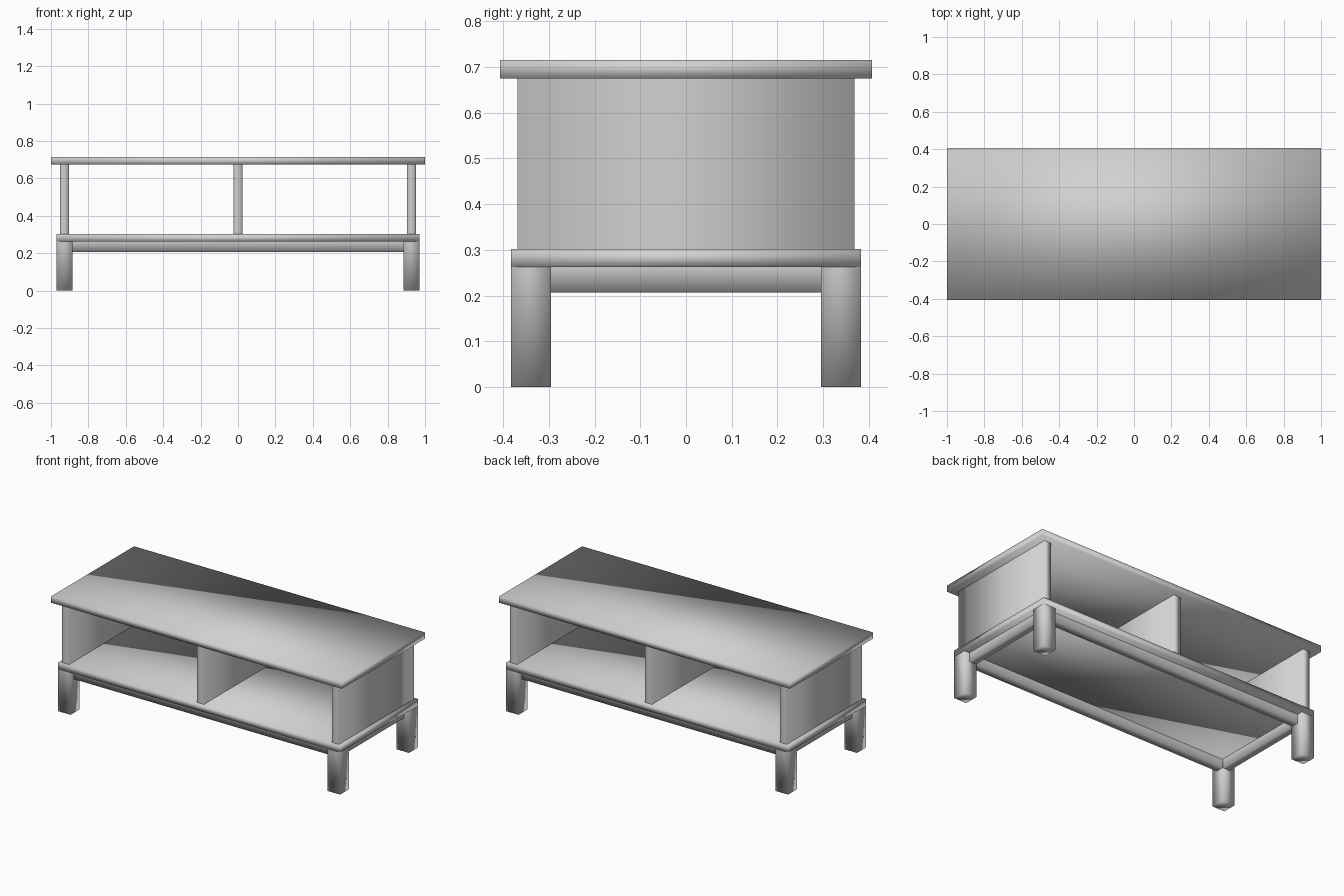
import bpy
import bmesh
from mathutils import Vector

default = bpy.data.objects.get("Cube")
if default:
    bpy.data.objects.remove(default, do_unlink=True)

# Single light grey finish
grey = bpy.data.materials.new("light_grey")
grey.use_nodes = True
colour = (0.64, 0.64, 0.64, 1)
grey.diffuse_color = colour
grey.node_tree.nodes["Principled BSDF"].inputs["Base Color"].default_value = colour


def board(name, low, high, open_sides=()):
    """Soft-shaded box between two corners; hidden joint faces are left open."""
    low, high = Vector(low), Vector(high)
    centre, size = (low + high) / 2, high - low
    bm = bmesh.new()
    bmesh.ops.create_cube(bm, size=1)
    hidden = [f for f in bm.faces
              if any(f.normal.dot(Vector(s)) > 0.9 for s in open_sides)]
    bmesh.ops.delete(bm, geom=hidden, context='FACES_ONLY')
    for v in bm.verts:
        v.co = v.co * size + centre
    for f in bm.faces:
        f.smooth = True
    mesh = bpy.data.meshes.new(name)
    bm.to_mesh(mesh)
    bm.free()
    mesh.materials.append(grey)
    obj = bpy.data.objects.new(name, mesh)
    bpy.context.collection.objects.link(obj)
    return obj


UP, DOWN = (0, 0, 1), (0, 0, -1)
ENDS_X = [(1, 0, 0), (-1, 0, 0)]
ENDS_Y = [(0, 1, 0), (0, -1, 0)]

# Heights of the stacked parts
rail_z, shelf_z, panel_z, top_z, height = 0.207, 0.262, 0.302, 0.675, 0.715

# Table top and lower shelf
board("table_top", (-1, -0.407, top_z), (1, 0.407, height))
board("shelf", (-0.97, -0.383, shelf_z), (0.97, 0.383, panel_z))

# Upright panels
for name, x in (("right_panel", -0.928), ("middle_panel", 0), ("left_panel", 0.928)):
    board(name, (x - 0.024, -0.369, panel_z), (x + 0.024, 0.369, top_z), [UP, DOWN])

# Corner legs
for side, sx in (("right", -1), ("left", 1)):
    for end, sy in (("front", -1), ("back", 1)):
        cx, cy = sx * 0.927, sy * 0.339
        board(f"{end}_{side}_leg", (cx - 0.043, cy - 0.044, 0),
              (cx + 0.043, cy + 0.044, shelf_z), [UP])

# Rails between the legs
for name, s in (("front_rail", -1), ("back_rail", 1)):
    y = s * 0.322
    board(name, (-0.885, y - 0.024, rail_z), (0.885, y + 0.024, shelf_z), [UP] + ENDS_X)
for name, s in (("right_rail", -1), ("left_rail", 1)):
    x = s * 0.91
    board(name, (x - 0.024, -0.296, rail_z), (x + 0.024, 0.296, shelf_z), [UP] + ENDS_Y)
